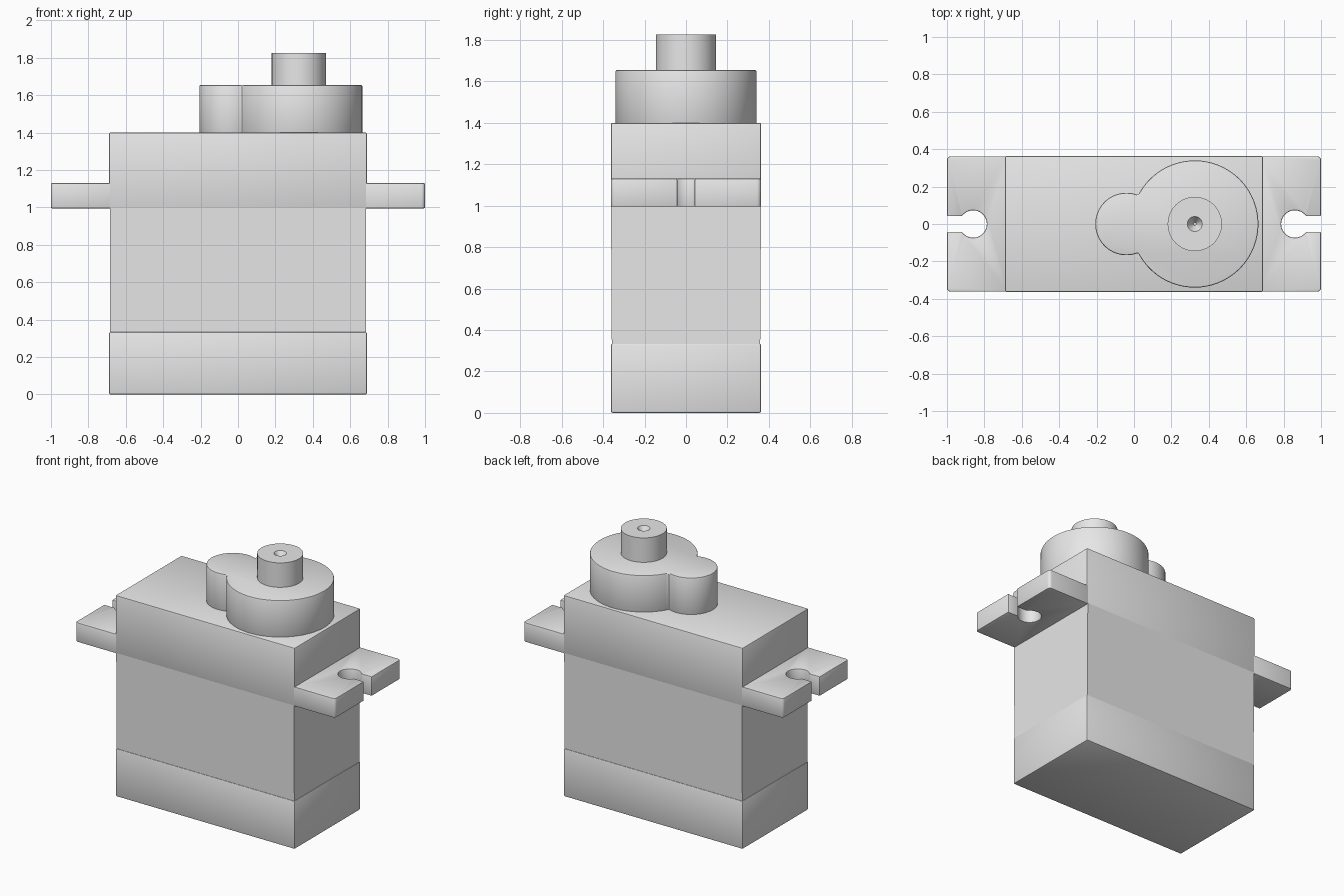
import bpy, bmesh, math

cube = bpy.data.objects.get("Cube")
if cube:
    bpy.data.objects.remove(cube, do_unlink=True)

GREY = (0.8, 0.8, 0.8, 1)
grey = bpy.data.materials.new("light_grey_plastic")
grey.use_nodes = True
grey.diffuse_color = GREY
grey.node_tree.nodes["Principled BSDF"].inputs["Base Color"].default_value = GREY


def loft(name, rings, bevel=0.0):
    """Join equal-sized rings of points into a closed solid."""
    bm = bmesh.new()
    loops = [[bm.verts.new(p) for p in ring] for ring in rings]
    n = len(loops[0])
    for low, high in zip(loops, loops[1:]):
        for i in range(n):
            j = (i + 1) % n
            bm.faces.new((low[i], low[j], high[j], high[i]))
    bm.faces.new(loops[0][::-1])
    bm.faces.new(loops[-1])
    bmesh.ops.recalc_face_normals(bm, faces=bm.faces)
    mesh = bpy.data.meshes.new(name)
    bm.to_mesh(mesh)
    bm.free()
    mesh.materials.append(grey)
    ob = bpy.data.objects.new(name, mesh)
    bpy.context.collection.objects.link(ob)
    bpy.ops.object.select_all(action="DESELECT")
    bpy.context.view_layer.objects.active = ob
    ob.select_set(True)
    if bevel:
        mod = ob.modifiers.new("edge_rounding", "BEVEL")
        mod.width = bevel
        mod.segments = 2
        mod.limit_method = "ANGLE"
        mod.angle_limit = math.radians(40)
        bpy.ops.object.modifier_apply(modifier=mod.name)
    bpy.ops.object.shade_smooth_by_angle(angle=math.radians(35))
    return ob


def rect(x, y, z):
    return [(-x, -y, z), (x, -y, z), (x, y, z), (-x, y, z)]


def arc(cx, cy, r, start, end, n):
    return [(cx + r * math.cos(a), cy + r * math.sin(a))
            for a in (start + (end - start) * i / n for i in range(n + 1))]


def extrude(name, outline, z0, z1, bevel=0.0):
    return loft(name, [[(x, y, z) for x, y in outline] for z in (z0, z1)], bevel)


# Case: bottom cover, slightly recessed drafted middle, top cover
loft("bottom_cover", [rect(0.69, 0.363, 0), rect(0.69, 0.363, 0.335)], 0.01)
loft("middle_case", [rect(0.684, 0.358, 0.3), rect(0.684, 0.362, 1.02)])
loft("top_cover", [rect(0.69, 0.363, 0.995), rect(0.69, 0.363, 1.4)], 0.008)

# Mounting ears with an open keyhole slot
HOLE_X, HOLE_R, SLOT = 0.86, 0.073, 0.042
gap = math.asin(SLOT / HOLE_R)
for side, label in ((1, "left"), (-1, "right")):
    outline = [(0.67, -0.362)]
    outline += arc(0.98, -0.342, 0.02, -math.pi / 2, 0, 5)
    outline += [(1.0, -SLOT)]
    outline += arc(HOLE_X, 0, HOLE_R, -gap, gap - 2 * math.pi, 40)
    outline += [(1.0, SLOT)]
    outline += arc(0.98, 0.342, 0.02, 0, math.pi / 2, 5)
    outline += [(0.67, 0.362)]
    extrude(label + "_mounting_ear", [(side * x, y) for x, y in outline],
            0.995, 1.13, 0.006)

# Gear housing: outline of two overlapping circles
BIG_X, BIG_R, SMALL_X, SMALL_R = 0.325, 0.34, -0.04, 0.167
dist = BIG_X - SMALL_X
along = (dist ** 2 + BIG_R ** 2 - SMALL_R ** 2) / (2 * dist)
big_cut = math.acos(along / BIG_R)
small_cut = math.acos((dist - along) / SMALL_R)
outline = arc(BIG_X, 0, BIG_R, big_cut - math.pi, math.pi - big_cut, 80)
outline += arc(SMALL_X, 0, SMALL_R, small_cut, 2 * math.pi - small_cut, 48)[1:-1]
extrude("gear_housing", outline, 1.39, 1.655, 0.008)

# Output shaft with a conical centre hole
profile = [(0.145, 1.64), (0.145, 1.825), (0.04, 1.825), (0.008, 1.775)]
loft("output_shaft", [[(x, y, z) for x, y in arc(BIG_X, 0, r, 0, 2 * math.pi, 64)[:-1]]
                      for r, z in profile])
